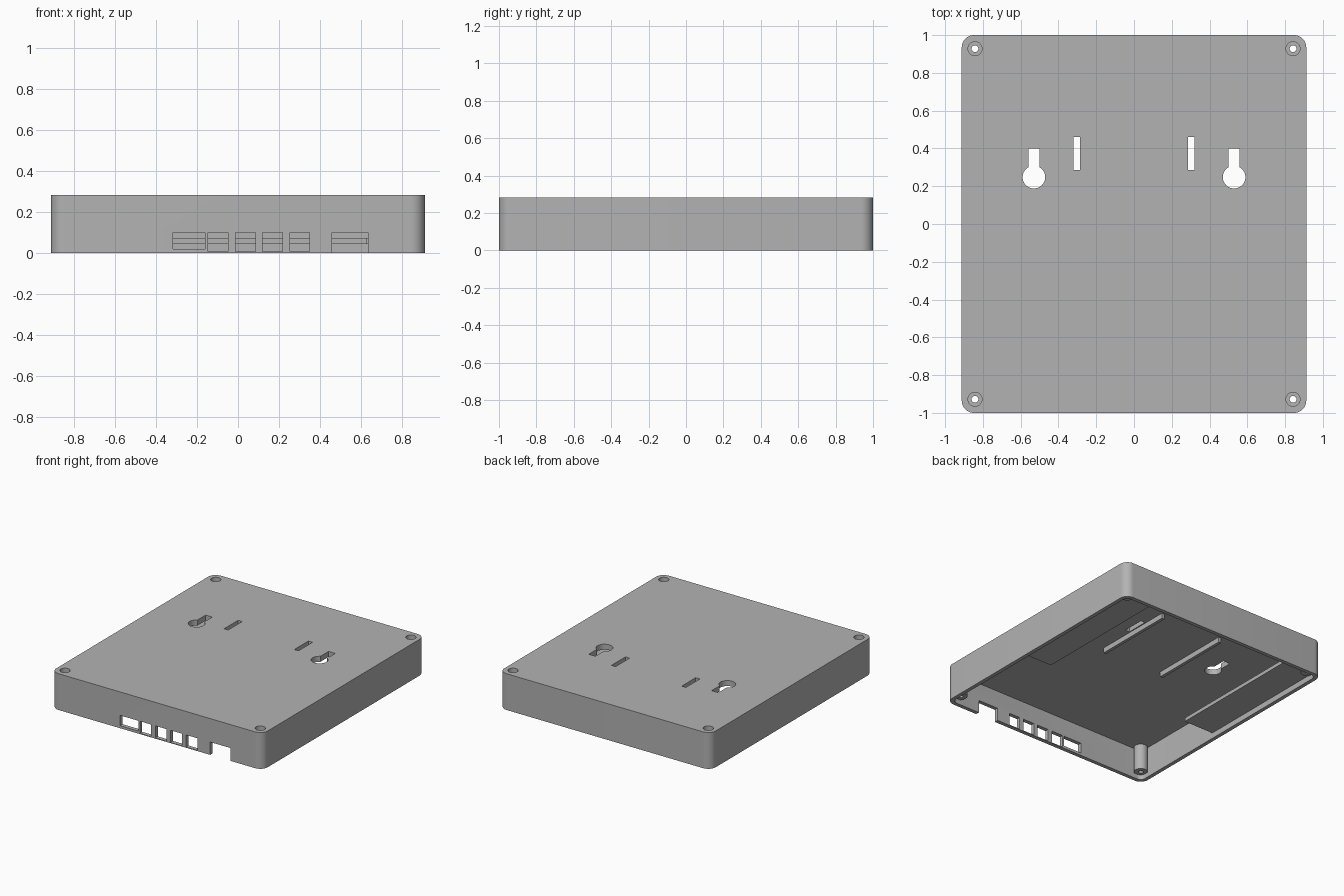
import bpy, bmesh
from math import cos, sin, pi

cube = bpy.data.objects.get("Cube")
if cube:
    bpy.data.objects.remove(cube, do_unlink=True)

# One plain grey plastic
grey = bpy.data.materials.new("grey_plastic")
grey.use_nodes = True
COLOUR = (0.45, 0.45, 0.45, 1)
grey.diffuse_color = COLOUR
grey.node_tree.nodes["Principled BSDF"].inputs["Base Color"].default_value = COLOUR


def prism(name, outline, z0, z1):
    """Extrude a closed outline between two heights."""
    bm = bmesh.new()
    face = bm.faces.new([bm.verts.new((x, y, z0)) for x, y in outline])
    top = bmesh.ops.extrude_face_region(bm, geom=[face])["geom"]
    verts = [g for g in top if isinstance(g, bmesh.types.BMVert)]
    bmesh.ops.translate(bm, verts=verts, vec=(0, 0, z1 - z0))
    bmesh.ops.recalc_face_normals(bm, faces=bm.faces)
    mesh = bpy.data.meshes.new(name)
    bm.to_mesh(mesh)
    bm.free()
    mesh.materials.append(grey)
    obj = bpy.data.objects.new(name, mesh)
    bpy.context.collection.objects.link(obj)
    return obj


def rounded(hx, hy, r, steps=10):
    pts = []
    for i, (sx, sy) in enumerate([(1, 1), (-1, 1), (-1, -1), (1, -1)]):
        for k in range(steps + 1):
            a = (i + k / steps) * pi / 2
            pts.append((sx * (hx - r) + r * cos(a), sy * (hy - r) + r * sin(a)))
    return pts


def circle(cx, cy, r, n=32):
    return [(cx + r * cos(2 * pi * k / n), cy + r * sin(2 * pi * k / n)) for k in range(n)]


def box(name, x0, x1, y0, y1, z0, z1):
    return prism(name, [(x0, y0), (x1, y0), (x1, y1), (x0, y1)], z0, z1)


def activate(obj):
    bpy.ops.object.select_all(action='DESELECT')
    obj.select_set(True)
    bpy.context.view_layer.objects.active = obj


def cut(obj, cutters):
    activate(obj)
    for c in cutters:
        mod = obj.modifiers.new("cut", 'BOOLEAN')
        mod.operation, mod.solver, mod.object = 'DIFFERENCE', 'EXACT', c
        bpy.ops.object.modifier_apply(modifier=mod.name)


HX, HY, TOP, CEILING, WALL = 0.912, 1.0, 0.283, 0.24, 0.03
CORNERS = [(sx * 0.842, sy * 0.928) for sx in (-1, 1) for sy in (-1, 1)]
PORT_TOP = 0.1

# Screw holes with counterbores, shared by the parts they pass through
screw_cutters = []
for x, y in CORNERS:
    screw_cutters.append([prism("screw_hole_cutter", circle(x, y, 0.018, 24), -0.1, 0.4),
                          prism("counterbore_cutter", circle(x, y, 0.037), 0.13, 0.4)])
all_screws = [c for pair in screw_cutters for c in pair]

# Open-bottomed shell
shell = prism("shell", rounded(HX, HY, 0.065), 0, TOP)
cavity = prism("cavity_cutter", rounded(HX - WALL, HY - WALL, 0.04), -0.1, CEILING)
shell_cutters = [cavity]

# Front ports: x start, x end, bottom height
ports = [(-0.318, -0.16, 0.02), (0.46, 0.635, -0.1)]
ports += [(x, x + 0.097, 0.006) for x in (-0.147, -0.012, 0.12, 0.253)]
for x0, x1, z0 in ports:
    shell_cutters.append(box("port_cutter", x0, x1, -1.1, -0.95, z0, PORT_TOP))

# Keyholes and strap slots through the top
for s in (-1, 1):
    x = s * 0.53
    a0 = pi / 2 + 0.5
    keyhole = [(x + 0.06 * cos(a0 + k / 28 * (2 * pi - 1)),
                0.248 + 0.06 * sin(a0 + k / 28 * (2 * pi - 1))) for k in range(29)]
    keyhole += [(x + 0.029, 0.4), (x - 0.029, 0.4)]
    shell_cutters.append(prism("keyhole_cutter", keyhole, 0.2, 0.4))
    x = s * 0.303
    shell_cutters.append(box("slot_cutter", x - 0.018, x + 0.018, 0.287, 0.46, 0.2, 0.4))
cut(shell, shell_cutters + all_screws)

# U-shaped inner ledge along the sides and back
ledge = prism("inner_ledge", rounded(HX - 0.015, HY - 0.015, 0.05), 0.044, 0.073)
ledge_cutters = [box("ledge_middle_cutter", -0.625, 0.625, -1.2, 0.925, -0.1, 0.2),
                 box("ledge_front_cutter", -1.2, 1.2, -1.2, -0.18, -0.1, 0.2)]
cut(ledge, ledge_cutters + all_screws)

# Screw bosses in the corners
parts = [shell, ledge]
for (x, y), pair in zip(CORNERS, screw_cutters):
    name = ("back" if y > 0 else "front") + ("_left" if x > 0 else "_right") + "_screw_boss"
    boss = prism(name, circle(x, y, 0.05), 0.038, CEILING + 0.01)
    cut(boss, pair)
    parts.append(boss)

# Ribs hanging from the ceiling beside the slots
for side, s in (("left", 1), ("right", -1)):
    x = s * 0.265
    parts.append(box(side + "_ceiling_rib", x - 0.012, x + 0.012, -0.01, 0.64,
                     0.2, CEILING + 0.01))

for c in shell_cutters + ledge_cutters + all_screws:
    bpy.data.objects.remove(c, do_unlink=True)

for p in parts:
    activate(p)
    bpy.ops.object.shade_smooth_by_angle(angle=pi / 6)
